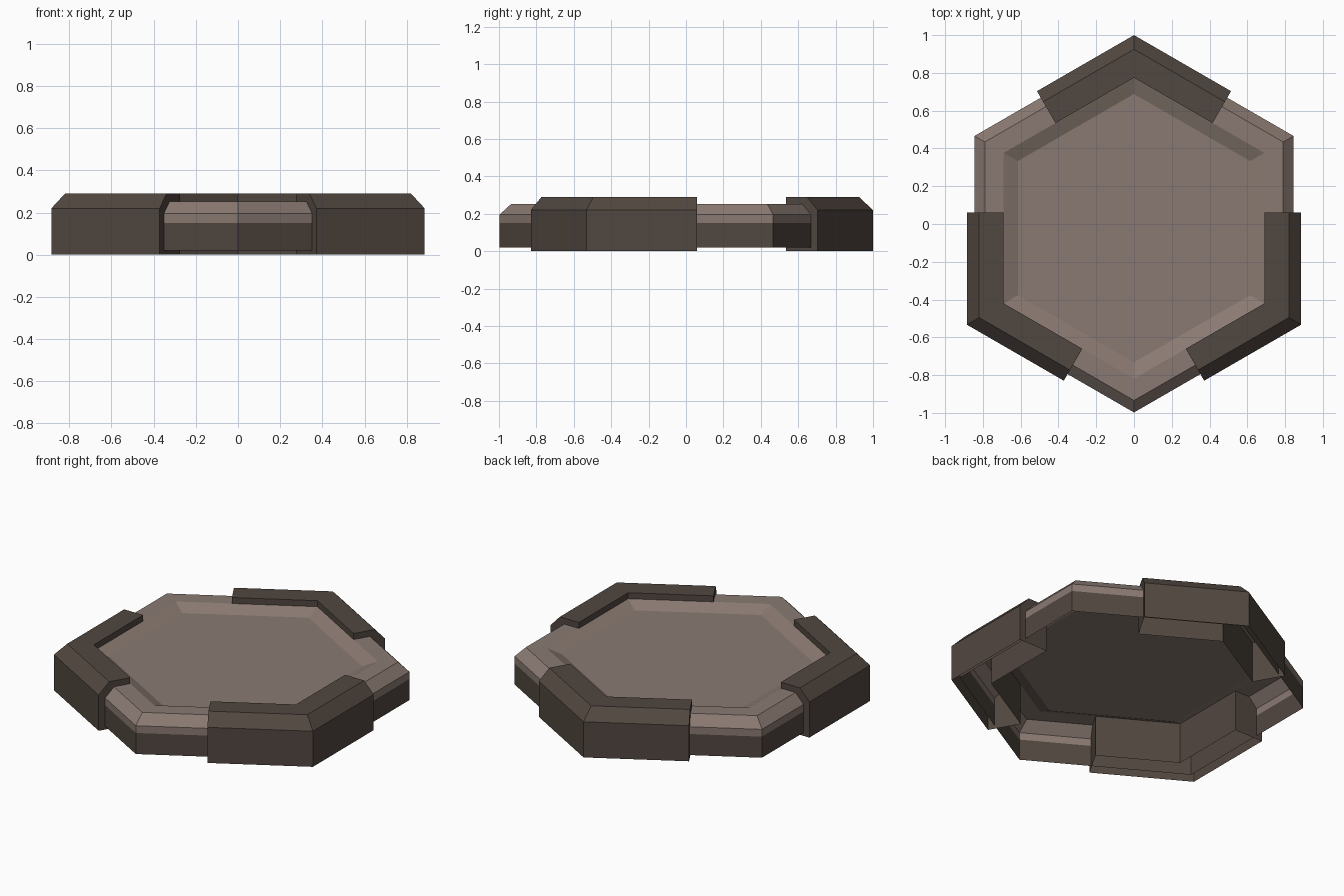
import bpy, bmesh, math

if "Cube" in bpy.data.objects:
    bpy.data.objects.remove(bpy.data.objects["Cube"])

CY = -0.022                      # centre of the hexagon in y
C30, T30 = math.cos(math.pi / 6), math.tan(math.pi / 6)


def material(name, rgb):
    m = bpy.data.materials.new(name)
    m.diffuse_color = (*rgb, 1)
    m.use_nodes = True
    m.node_tree.nodes["Principled BSDF"].inputs["Base Color"].default_value = m.diffuse_color
    return m


light = material("light stone", (0.255, 0.195, 0.168))
dark = material("dark stone", (0.083, 0.063, 0.051))


def finish(bm, name, mats):
    me = bpy.data.meshes.new(name)
    bm.to_mesh(me)
    bm.free()
    for m in mats:
        me.materials.append(m)
    ob = bpy.data.objects.new(name, me)
    bpy.context.collection.objects.link(ob)
    return ob


def polar(r, deg, t=0.0):
    """Point at distance r in a direction, shifted t along the tangent."""
    a = math.radians(deg)
    return (r * math.cos(a) - t * math.sin(a),
            r * math.sin(a) + t * math.cos(a) + CY)


# Hexagonal tray: open-bottomed shell, (apothem, z) from wall foot to floor
tray = [(0.845, 0.02), (0.845, 0.15), (0.845, 0.195), (0.79, 0.253),
        (0.69, 0.253), (0.615, 0.218)]
bm = bmesh.new()
loops = [[bm.verts.new((*polar(p / C30, 30 + 60 * i), z)) for i in range(6)]
         for p, z in tray]
for k in range(len(loops) - 1):
    for i in range(6):
        j = (i + 1) % 6
        f = bm.faces.new((loops[k][i], loops[k][j],
                          loops[k + 1][j], loops[k + 1][i]))
        f.material_index = 1 if k == 0 else 0      # dark lower wall band
bm.faces.new(loops[-1])
finish(bm, "hex_tray", [light, dark])

# Corner brackets: open-bottomed channel bent round every second corner
channel = [(0.885, 0.0), (0.885, 0.22), (0.82, 0.29), (0.69, 0.29), (0.69, 0.0)]
END = 0.082                      # arm end, past the middle of each side
for name, a in (("back", 90), ("left", 210), ("right", 330)):
    bm = bmesh.new()
    stations = [
        [bm.verts.new((*polar(p, a - 30, -END), z)) for p, z in channel],
        [bm.verts.new((*polar(p / C30, a), z)) for p, z in channel],
        [bm.verts.new((*polar(p, a + 30, END), z)) for p, z in channel],
    ]
    for s, t in zip(stations, stations[1:]):
        for k in range(len(channel) - 1):
            bm.faces.new((s[k], t[k], t[k + 1], s[k + 1]))
    bm.faces.new(stations[0])                      # end caps
    bm.faces.new(stations[-1][::-1])
    finish(bm, name + "_corner_bracket", [dark])
